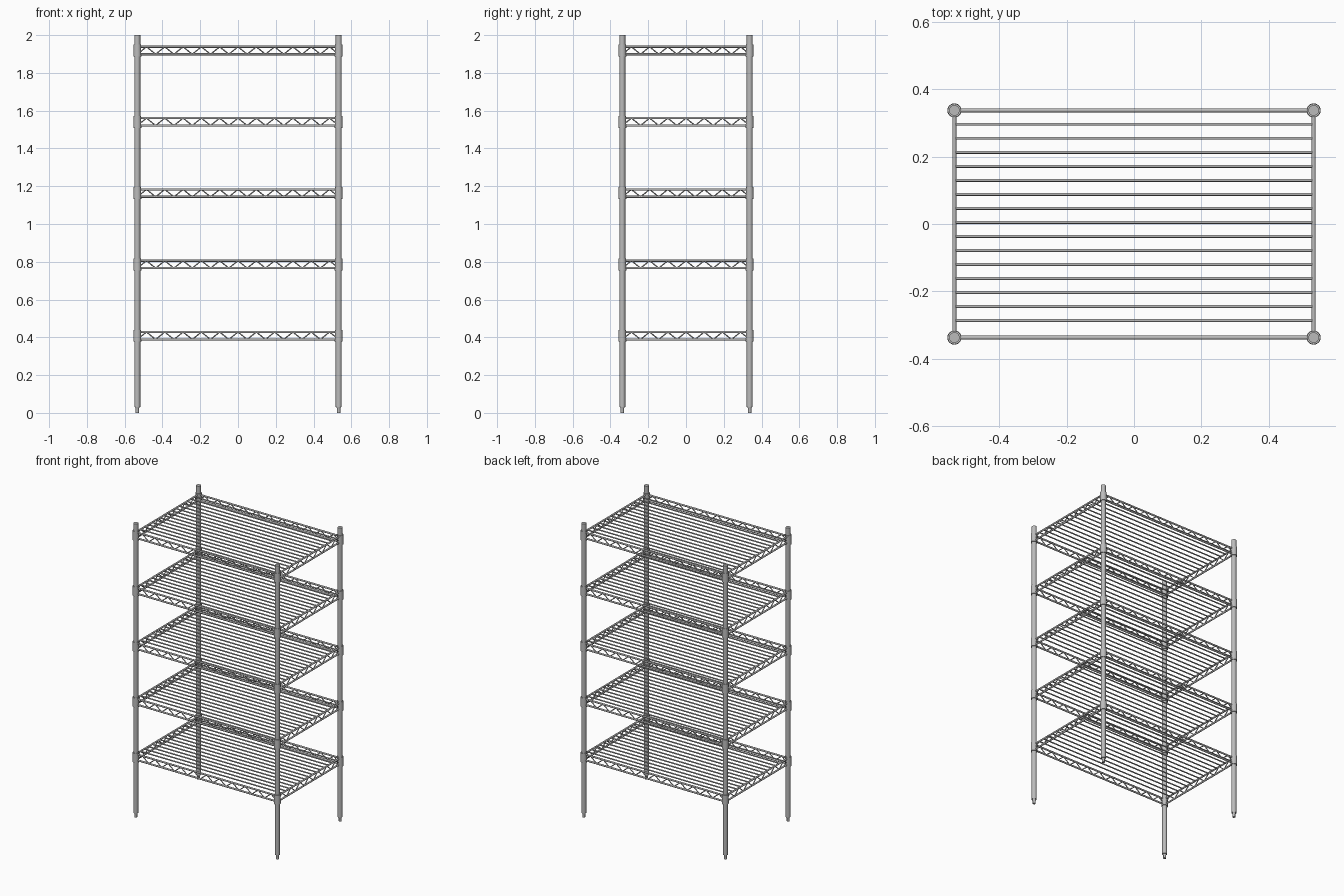
import bpy, math
from mathutils import Vector

if "Cube" in bpy.data.objects:
    bpy.data.objects.remove(bpy.data.objects["Cube"])

steel = bpy.data.materials.new("chrome grey")
steel.diffuse_color = (0.50, 0.50, 0.50, 1)
steel.use_nodes = True
steel.node_tree.nodes["Principled BSDF"].inputs["Base Color"].default_value = steel.diffuse_color

PX, PY = 0.533, 0.337            # post centres
TOP, BOTTOM = 0.019, -0.020      # rail heights relative to shelf centre
LEVELS = [0.409 + 0.3775 * i for i in range(5)]


def finish(name, verts, faces):
    me = bpy.data.meshes.new(name)
    me.from_pydata(verts, [], faces)
    me.materials.append(steel)
    ob = bpy.data.objects.new(name, me)
    bpy.context.collection.objects.link(ob)
    bpy.context.view_layer.objects.active = ob
    bpy.ops.object.select_all(action='DESELECT')
    ob.select_set(True)
    bpy.ops.object.shade_smooth_by_angle(angle=math.radians(40))
    return ob


def lathe(name, x, y, profile, n=24):
    """Closed turned solid from (radius, height) points, bottom to top."""
    verts, faces = [], []
    for r, z in profile:
        for k in range(n):
            a = 2 * math.pi * k / n
            verts.append((x + r * math.cos(a), y + r * math.sin(a), z))
    for i in range(len(profile) - 1):
        for k in range(n):
            j = (k + 1) % n
            faces.append((i*n + k, i*n + j, (i+1)*n + j, (i+1)*n + k))
    faces.append(tuple(range(n))[::-1])
    faces.append(tuple(range((len(profile) - 1) * n, len(profile) * n)))
    return finish(name, verts, faces)


def rods(name, segments, r, n):
    """Many round bars, each between two points, as one object."""
    verts, faces = [], []
    for a, b in segments:
        a, b = Vector(a), Vector(b)
        q = (b - a).to_track_quat('Z', 'Y')
        s = len(verts)
        for p in (a, b):
            for k in range(n):
                t = 2 * math.pi * k / n
                verts.append(p + q @ Vector((r * math.cos(t), r * math.sin(t), 0)))
        for k in range(n):
            j = (k + 1) % n
            faces.append((s + k, s + j, s + n + j, s + n + k))
        faces.append(tuple(range(s, s + n))[::-1])
        faces.append(tuple(range(s + n, s + 2 * n)))
    return finish(name, verts, faces)


def zigzag(a, b, z, count):
    """Truss segments bouncing between lower and upper rail."""
    a, b = Vector((*a, 0)), Vector((*b, 0))
    pts = [a.lerp(b, i / count) + Vector((0, 0, z + (TOP if i % 2 else BOTTOM)))
           for i in range(count + 1)]
    return list(zip(pts, pts[1:]))


# posts with levelling feet and tapered shelf collars
for sx, side in ((-1, "left"), (1, "right")):
    for sy, end in ((-1, "front"), (1, "back")):
        x, y = sx * PX, sy * PY
        lathe(f"{end}_{side}_post", x, y, [(0.0155, 0.03), (0.0155, 2.0)])
        lathe(f"{end}_{side}_foot", x, y,
              [(0.009, 0), (0.009, 0.022), (0.012, 0.032)], 16)
        for i, z in enumerate(LEVELS):
            lathe(f"{end}_{side}_collar_{i+1}", x, y,
                  [(0.021, z - 0.032), (0.020, z + 0.031)])

# shelves: rails, truss wires, deck wires
for i, z in enumerate(LEVELS):
    rails, truss = [], []
    for s in (-1, 1):
        for h in (TOP, BOTTOM):
            rails.append(((-PX, s*PY, z + h), (PX, s*PY, z + h)))
            rails.append(((s*PX, -PY, z + h), (s*PX, PY, z + h)))
        truss += zigzag((-PX, s*PY), (PX, s*PY), z, 22)
        truss += zigzag((s*PX, -PY), (s*PX, PY), z, 14)
    deck = []
    for k in range(15):
        y = 0.296 - 0.0416 * k
        deck.append(((-PX, y, z + TOP - 0.001), (PX, y, z + TOP - 0.001)))
    rods(f"shelf_{i+1}_rails", rails, 0.0058, 12)
    rods(f"shelf_{i+1}_truss", truss, 0.0032, 8)
    rods(f"shelf_{i+1}_deck_wires", deck, 0.0044, 10)
